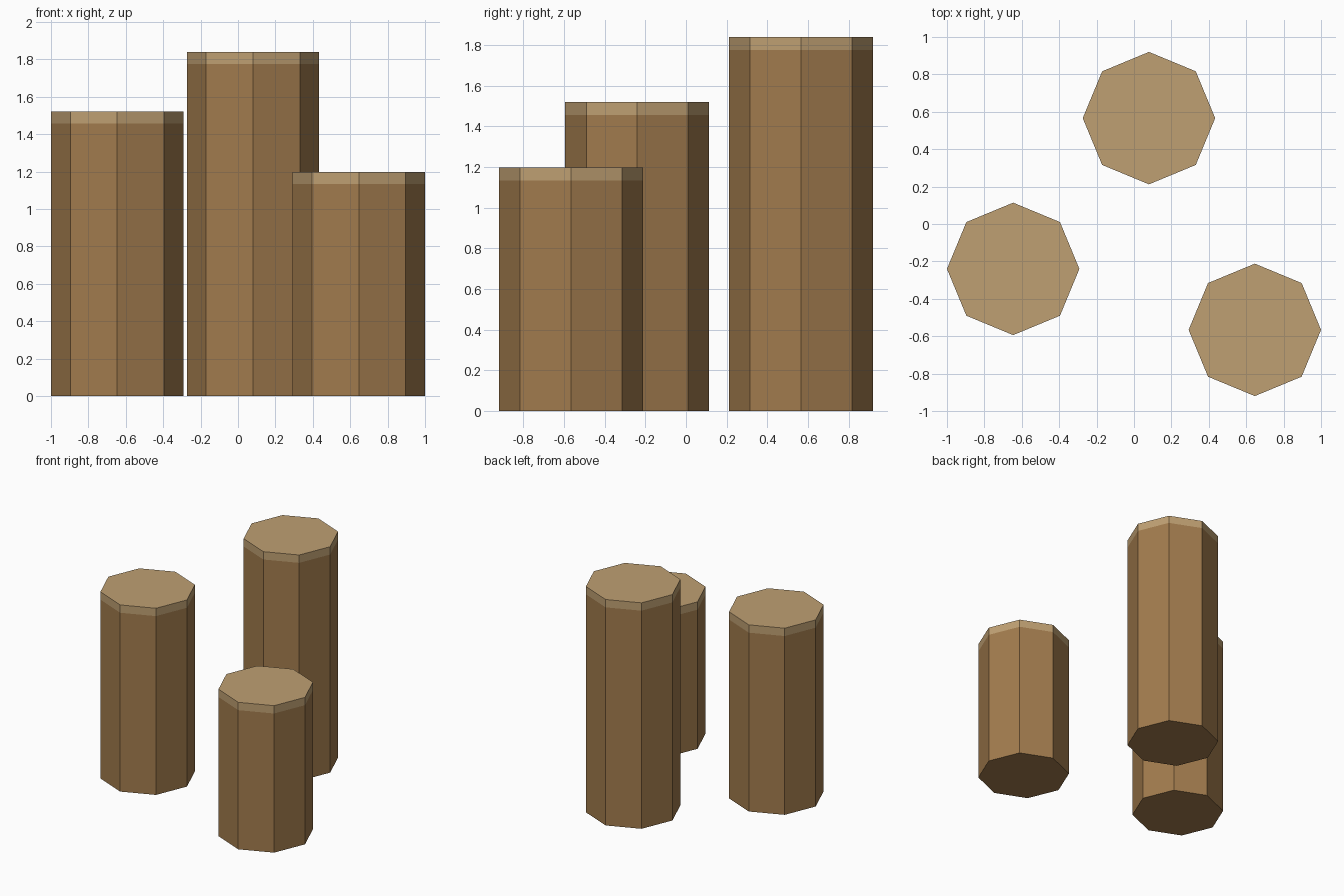
import bpy, bmesh
from math import cos, sin, pi

if "Cube" in bpy.data.objects:
    bpy.data.objects.remove(bpy.data.objects["Cube"])

SIDES, RADIUS, CAP = 8, 0.354, 0.064


def material(name, rgb):
    m = bpy.data.materials.new(name)
    m.diffuse_color = (*rgb, 1)
    m.use_nodes = True
    m.node_tree.nodes["Principled BSDF"].inputs["Base Color"].default_value = m.diffuse_color
    return m


bark = material("bark_brown", (0.36, 0.20, 0.075))
cut = material("cut_wood", (0.52, 0.35, 0.17))


# Octagonal post: dark shaft, with a paler band and top at the cut end
def post(name, x, y, height):
    bm = bmesh.new()
    rings = [[bm.verts.new((RADIUS * cos(2 * pi * i / SIDES),
                            RADIUS * sin(2 * pi * i / SIDES), z))
              for i in range(SIDES)] for z in (0, height - CAP, height)]
    bm.faces.new(rings[0][::-1])
    for k in range(2):
        for i in range(SIDES):
            j = (i + 1) % SIDES
            f = bm.faces.new((rings[k][i], rings[k][j], rings[k + 1][j], rings[k + 1][i]))
            f.material_index = k
    bm.faces.new(rings[2]).material_index = 1
    mesh = bpy.data.meshes.new(name)
    bm.to_mesh(mesh)
    bm.free()
    mesh.materials.append(bark)
    mesh.materials.append(cut)
    ob = bpy.data.objects.new(name, mesh)
    ob.location = (x, y, 0)
    bpy.context.collection.objects.link(ob)


post("middle_post", -0.646, -0.24, 1.52)
post("tall_post", 0.08, 0.566, 1.84)
post("short_post", 0.646, -0.566, 1.197)
